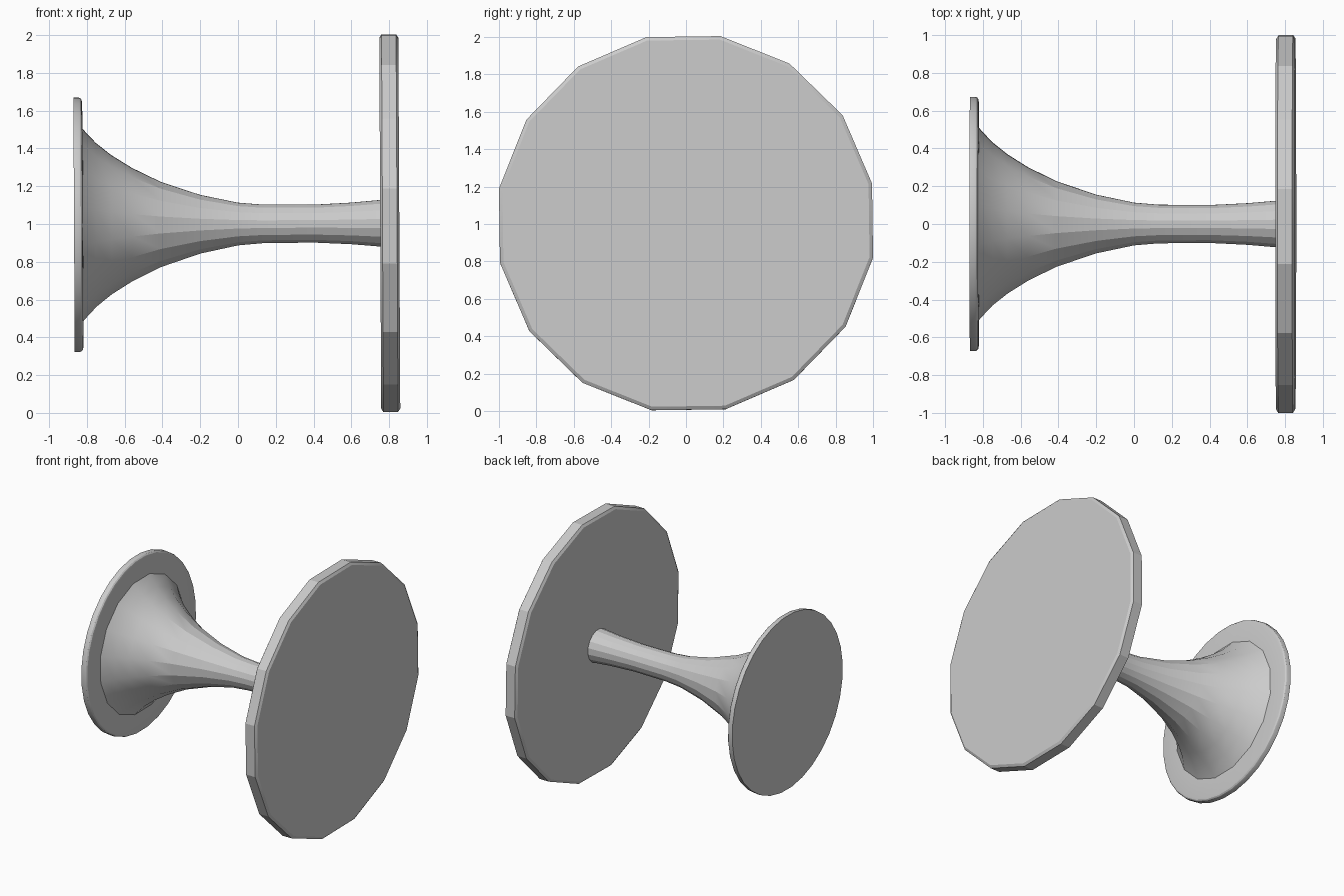
import bpy
import bmesh
from math import radians, pi, cos, sin
from mathutils import Matrix

cube = bpy.data.objects.get("Cube")
if cube:
    bpy.data.objects.remove(cube, do_unlink=True)

grey = bpy.data.materials.new("light_grey")
grey.use_nodes = True
color = (0.6, 0.6, 0.6, 1)
grey.diffuse_color = color
grey.node_tree.nodes["Principled BSDF"].inputs["Base Color"].default_value = color

# The whole model leans very slightly around its centre
PLACE = (Matrix.Translation((0, 0, 1)) @ Matrix.Rotation(radians(-0.3), 4, 'Y')
         @ Matrix.Rotation(radians(0.8), 4, 'X'))


def lathe(name, profile, sides):
    """Turn (x, radius) points around the x axis and cap both ends."""
    bm = bmesh.new()
    rings = []
    for x, r in profile:
        angles = [2 * pi * (i + 0.5) / sides for i in range(sides)]
        rings.append([bm.verts.new((x, r * cos(a), r * sin(a))) for a in angles])
    for a, b in zip(rings, rings[1:]):
        for i in range(sides):
            j = (i + 1) % sides
            bm.faces.new((a[i], a[j], b[j], b[i]))
    bm.faces.new(rings[0])
    bm.faces.new(rings[-1])
    bmesh.ops.recalc_face_normals(bm, faces=bm.faces)
    mesh = bpy.data.meshes.new(name)
    bm.to_mesh(mesh)
    bm.free()
    mesh.materials.append(grey)
    obj = bpy.data.objects.new(name, mesh)
    obj.matrix_world = PLACE
    bpy.context.collection.objects.link(obj)
    bpy.ops.object.select_all(action='DESELECT')
    obj.select_set(True)
    bpy.context.view_layer.objects.active = obj
    bpy.ops.object.shade_smooth_by_angle(angle=radians(20))
    return obj


# Wide disc with chamfered rims
lathe("wide_disc", [(0.753, 0.998), (0.765, 1.017), (0.842, 1.017), (0.854, 0.998)], 16)

# Flared stem, narrow in the middle
lathe("flared_stem", [(-0.83, 0.53), (-0.81, 0.505), (-0.75, 0.44), (-0.67, 0.375),
                      (-0.56, 0.305), (-0.41, 0.23), (-0.2, 0.158), (0, 0.115),
                      (0.13, 0.104), (0.4, 0.102), (0.6, 0.112), (0.76, 0.126)], 16)

# Small round flange with a softened inner rim
lathe("small_flange", [(-0.868, 0.676), (-0.842, 0.676), (-0.832, 0.673), (-0.825, 0.665),
                       (-0.822, 0.65), (-0.82, 0.5)], 32)
